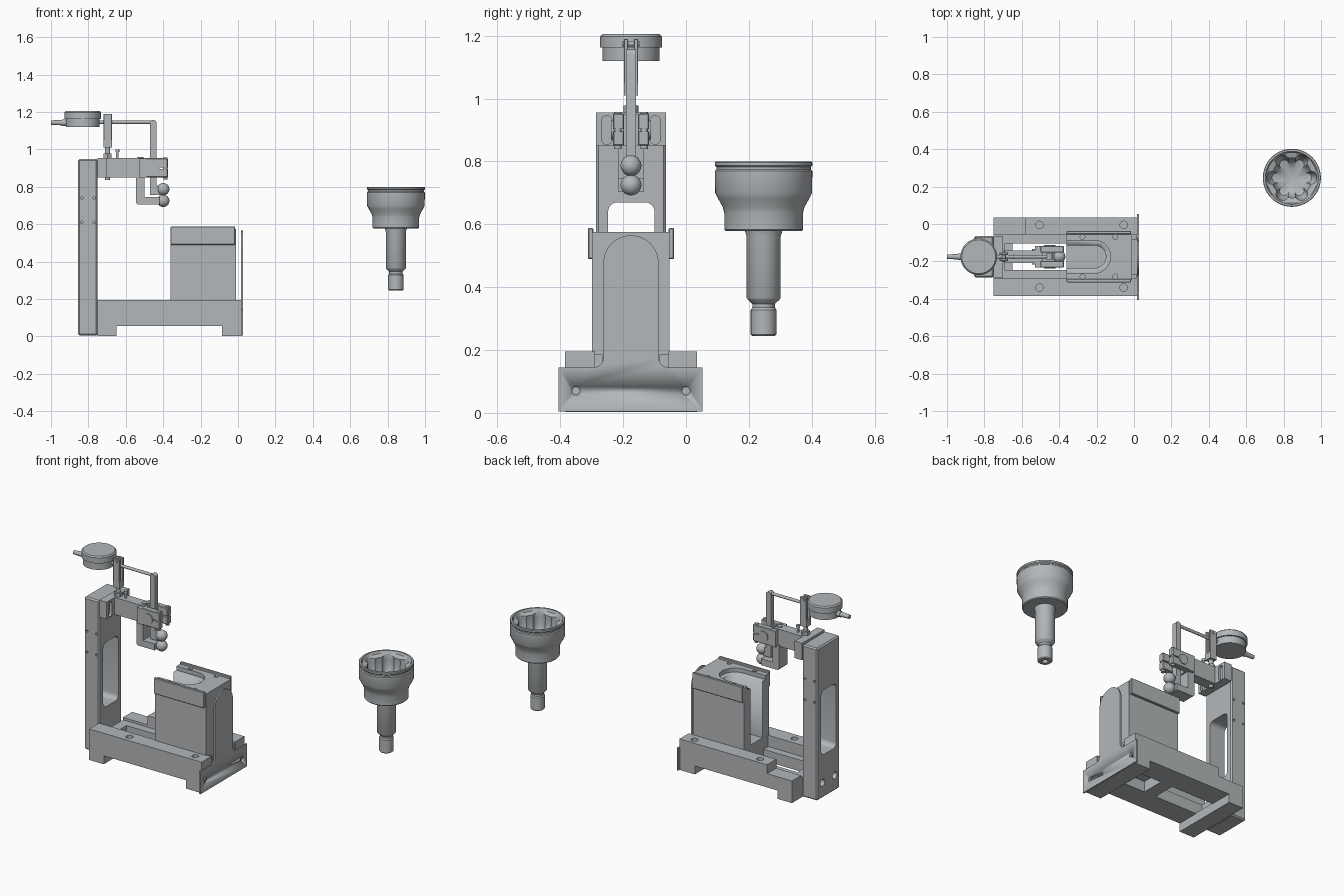
import bpy, bmesh, math
from mathutils import Vector, Matrix

if "Cube" in bpy.data.objects:
    bpy.data.objects.remove(bpy.data.objects["Cube"], do_unlink=True)

steel = bpy.data.materials.new("steel grey")
steel.use_nodes = True
GREY = (0.45, 0.475, 0.49, 1)
steel.diffuse_color = GREY
steel.node_tree.nodes["Principled BSDF"].inputs["Base Color"].default_value = GREY

YC = -0.175  # centre plane of the fixture


def finish(name, bm, smooth=False):
    bmesh.ops.recalc_face_normals(bm, faces=bm.faces)
    mesh = bpy.data.meshes.new(name)
    bm.to_mesh(mesh)
    bm.free()
    mesh.materials.append(steel)
    ob = bpy.data.objects.new(name, mesh)
    bpy.context.collection.objects.link(ob)
    if smooth:
        select(ob)
        bpy.ops.object.shade_smooth_by_angle(angle=math.radians(35))
    return ob


def select(ob):
    bpy.ops.object.select_all(action='DESELECT')
    ob.select_set(True)
    bpy.context.view_layer.objects.active = ob


def box(name, x, y, z, bevel=0):
    """Box from (low, high) pairs; y is measured from the centre plane."""
    bm = bmesh.new()
    bmesh.ops.create_cube(bm, size=1)
    for v in bm.verts:
        v.co = [r[0] + (c + 0.5) * (r[1] - r[0]) for c, r in zip(v.co, (x, y, z))]
        v.co.y += YC
    if bevel:
        bmesh.ops.bevel(bm, geom=bm.edges, offset=bevel, segments=1, affect='EDGES')
    return finish(name, bm)


def rod(name, a, b, r, r2=None, sides=32):
    """Cylinder or cone between two points, y from the centre plane."""
    a, b = Vector(a), Vector(b)
    d = b - a
    bm = bmesh.new()
    m = Matrix.Translation((a + b) / 2 + Vector((0, YC, 0))) @ d.to_track_quat('Z', 'Y').to_matrix().to_4x4()
    bmesh.ops.create_cone(bm, cap_ends=True, segments=sides, radius1=r,
                          radius2=r if r2 is None else r2, depth=d.length, matrix=m)
    return finish(name, bm, sides > 8)


def prism(name, outline, axis, lo, hi):
    """Extrude an outline along axis x (points y,z), y (x,z) or z (x,y)."""
    bm = bmesh.new()
    def place(p, t):
        q = list(p)
        q.insert("xyz".index(axis), t)
        return (q[0], q[1] + YC, q[2])
    f = bm.faces.new([bm.verts.new(place(p, lo)) for p in outline])
    new = bmesh.ops.extrude_face_region(bm, geom=[f])["geom"]
    shift = Vector(place((0, 0), hi)) - Vector(place((0, 0), lo))
    bmesh.ops.translate(bm, vec=shift, verts=[v for v in new if isinstance(v, bmesh.types.BMVert)])
    return finish(name, bm, True)


def arc(cx, cy, r, a0, a1, n=16):
    return [(cx + r * math.cos(math.radians(a0 + (a1 - a0) * i / n)),
             cy + r * math.sin(math.radians(a0 + (a1 - a0) * i / n))) for i in range(n + 1)]


def rounded(y0, y1, z0, z1, r):
    return (arc(y1 - r, z1 - r, r, 0, 90, 6) + arc(y0 + r, z1 - r, r, 90, 180, 6)
            + arc(y0 + r, z0 + r, r, 180, 270, 6) + arc(y1 - r, z0 + r, r, 270, 360, 6))


def cut(target, *cutters):
    for c in cutters:
        mod = target.modifiers.new("cut", 'BOOLEAN')
        mod.operation, mod.object, mod.solver = 'DIFFERENCE', c, 'EXACT'
        select(target)
        bpy.ops.object.modifier_apply(modifier=mod.name)
        bpy.data.objects.remove(c, do_unlink=True)


# Base: side rails on a slotted floor with two feet
floor = box("base_floor", (-0.75, 0.02), (-0.12, 0.12), (0.055, 0.125))
cut(floor, box("cut", (-0.69, -0.36), (-0.07, 0.07), (0, 0.3)),
    box("cut", (-0.28, -0.14), (-0.07, 0.07), (0, 0.3)))
right_rail = box("right_rail", (-0.75, 0.02), (-0.21, -0.115), (0.055, 0.195))
left_rail = box("left_rail", (-0.75, 0.02), (0.12, 0.21), (0.055, 0.195))
cut(left_rail, box("cut", (-0.8, -0.58), (0.1, 0.3), (0.14, 0.3)))
for rail, y in ((right_rail, -0.165), (left_rail, 0.17)):
    for x in (-0.505, -0.055):
        cut(rail, rod("cut", (x, y, 0.17), (x, y, 0.3), 0.02))
box("front_foot", (-0.085, 0.02), (-0.21, 0.21), (0.003, 0.06))
box("rear_foot", (-0.75, -0.65), (-0.21, 0.21), (0.003, 0.06))

# Arched front plate
plate_outline = ([(-0.23, 0.005), (0.228, 0.005), (0.228, 0.145)]
                 + arc(0.118, 0.175, 0.03, 270, 180, 6) + arc(0, 0.477, 0.088, 0, 180)
                 + arc(-0.118, 0.175, 0.03, 0, -90, 6) + [(-0.23, 0.145)])
plate = prism("front_plate", plate_outline, 'x', 0.017, 0.026)
for s in (-1, 1):
    cut(plate, rod("cut", (0, s * 0.175, 0.07), (0.1, s * 0.175, 0.07), 0.013))
    box("block_lug", (-0.01, 0.015), (s * 0.105 - 0.014, s * 0.105 + 0.014), (0.12, 0.185))
    rod("lug_screw", (0, s * 0.1, 0.16), (0.019, s * 0.1, 0.16), 0.009)

# Support block with a stepped U-shaped slot
block = box("support_block", (-0.36, -0.01), (-0.124, 0.122), (0.12, 0.575))
for r, x, z in ((0.06, -0.21, 0.2), (0.088, -0.213, 0.55)):
    cut(block, prism("cut", arc(x, 0, r, -90, 90) + [(-0.5, r), (-0.5, -r)], 'z', z, 0.7))
for s in (-1, 1):
    for x in (-0.275, -0.1):
        cut(block, rod("cut", (x, s * 0.106, 0.55), (x, s * 0.106, 0.7), 0.013))
    box("side_guide", (-0.36, -0.015), sorted((s * 0.12, s * 0.137)), (0.49, 0.588), 0.003)

# Rear column with window and bolt holes
column = box("column", (-0.855, -0.75), (-0.111, 0.111), (0.005, 0.948), 0.008)
cut(column, prism("cut", rounded(-0.073, 0.075, 0.27, 0.67, 0.03), 'x', -1, -0.6))
for s in (-1, 1):
    cut(column, rod("cut", (-0.9, s * 0.06, 0.1), (-0.81, s * 0.06, 0.1), 0.022))
    for x in (-0.835, -0.77):
        for z in (0.61, 0.74):
            cut(column, rod("cut", (x, s * 0.1, z), (x, s * 0.13, z), 0.007, sides=16))

# Arm: slotted flange, beam and forked clamp
flange = box("arm_flange", (-0.75, -0.7), (-0.111, 0.111), (0.85, 0.955))
for y in (-0.077, 0.077):
    cut(flange, prism("cut", rounded(y - 0.017, y + 0.017, 0.855, 0.945, 0.0165), 'x', -0.715, -0.6))
box("arm_beam", (-0.71, -0.5), (-0.033, 0.033), (0.85, 0.955))
box("clamp_bridge", (-0.53, -0.49), (-0.058, 0.058), (0.85, 0.95))
for s in (-1, 1):
    cheek = box("clamp_cheek", (-0.5, -0.375), sorted((s * 0.022, s * 0.058)), (0.85, 0.953), 0.004)
    cut(cheek, box("cut", (-0.425, -0.3), (-0.1, 0.1), (0.896, 0.904)))
    rod("pivot_screw", (-0.45, s * 0.022, 0.9), (-0.45, s * 0.064, 0.9), 0.03)
    rod("clamp_bolt", (-0.39, s * 0.042, 0.84), (-0.39, s * 0.042, 0.957), 0.012)
rod("beam_bolt", (-0.52, 0, 0.94), (-0.52, 0, 0.96), 0.016)

# Fixed hook and swinging lever, each ending in a ball
prism("fixed_hook", [(-0.545, 0.86), (-0.545, 0.715), (-0.535, 0.705), (-0.42, 0.705),
                     (-0.42, 0.745), (-0.5, 0.745), (-0.5, 0.86)], 'y', -0.041, 0.041)
prism("lever", [(-0.47, 0.755), (-0.42, 0.755), (-0.42, 0.8), (-0.436, 0.81)]
      + arc(-0.453, 1.14, 0.0175, 0, 180, 10), 'y', -0.016, 0.016)
for name, z in (("lower_ball", 0.725), ("upper_ball", 0.787)):
    bm = bmesh.new()
    bmesh.ops.create_uvsphere(bm, u_segments=32, v_segments=20, radius=0.033,
                              matrix=Matrix.Translation((-0.4, YC, z)))
    finish(name, bm, True)
    rod(name + "_stem", (-0.43, 0, z), (-0.4, 0, z), 0.015)

# Gauge post: threaded stem, nut, forked clamp
rod("post_stem", (-0.697, 0, 0.835), (-0.697, 0, 1.03), 0.013)
rod("post_nut", (-0.697, 0, 0.955), (-0.697, 0, 0.978), 0.024, sides=6)
box("post_foot", (-0.718, -0.674), (-0.023, 0.023), (1.01, 1.05))
for s in (-1, 1):
    box("post_tine", (-0.718, -0.674), sorted((s * 0.009, s * 0.023)), (1.04, 1.19), 0.002)
rod("post_screw", (-0.697, -0.027, 1.175), (-0.697, 0.027, 1.175), 0.009)
rod("stop_screw", (-0.645, 0, 0.95), (-0.645, 0, 0.995), 0.007)
rod("stop_screw_head", (-0.645, 0, 0.985), (-0.645, 0, 1.0), 0.011)

# Dial gauge with plunger and cable stem
rod("gauge_plunger", (-0.75, 0, 1.145), (-0.455, 0, 1.145), 0.009)
rod("gauge_body", (-0.83, 0, 1.12), (-0.83, 0, 1.167), 0.09, sides=64)
rod("gauge_bezel", (-0.83, 0, 1.163), (-0.83, 0, 1.198), 0.098, sides=64)
rod("gauge_face", (-0.83, 0, 1.197), (-0.83, 0, 1.205), 0.098, 0.09, sides=64)
rod("gauge_stem", (-0.94, 0, 1.143), (-0.9, 0, 1.143), 0.018)
rod("gauge_tip", (-1.0, 0, 1.143), (-0.93, 0, 1.143), 0.012, 0.015)

# Joint housing: lathed shell whose cup carries six ball tracks
outer = [(0, 0.262), (0.013, 0.262), (0.017, 0.245), (0.036, 0.245), (0.041, 0.25), (0.041, 0.328),
         (0.036, 0.335), (0.036, 0.347), (0.05, 0.36), (0.054, 0.366), (0.054, 0.56), (0.059, 0.578),
         (0.12, 0.578), (0.125, 0.583), (0.125, 0.635), (0.13, 0.655), (0.145, 0.682), (0.154, 0.70),
         (0.155, 0.77), (0.15, 0.775), (0.15, 0.782), (0.155, 0.787), (0.155, 0.797), (0.152, 0.80)]
inner = [(0.142, 0.80), (0.136, 0.785), (0.107, 0.775), (0.108, 0.745), (0.105, 0.71),
         (0.096, 0.675), (0.08, 0.65), (0.05, 0.635), (0, 0.63)]
SEG = 96
bm = bmesh.new()
rings = []
for i, (r, z) in enumerate(outer + inner):
    track = 0.026 if len(outer) + 1 < i < len(outer) + 7 else 0
    ring = []
    for k in range(SEG):
        a = 2 * math.pi * k / SEG
        rr = r + track * math.sqrt(max(0, math.cos(6 * a) + 0.35) / 1.35)
        ring.append(bm.verts.new((0.844 + rr * math.cos(a), 0.247 + rr * math.sin(a), z)))
    rings.append(ring)
for lo, hi in zip(rings, rings[1:]):
    for k in range(SEG):
        n = (k + 1) % SEG
        bm.faces.new((lo[k], lo[n], hi[n], hi[k]))
bmesh.ops.remove_doubles(bm, verts=bm.verts, dist=1e-5)
finish("joint_housing", bm, True)
